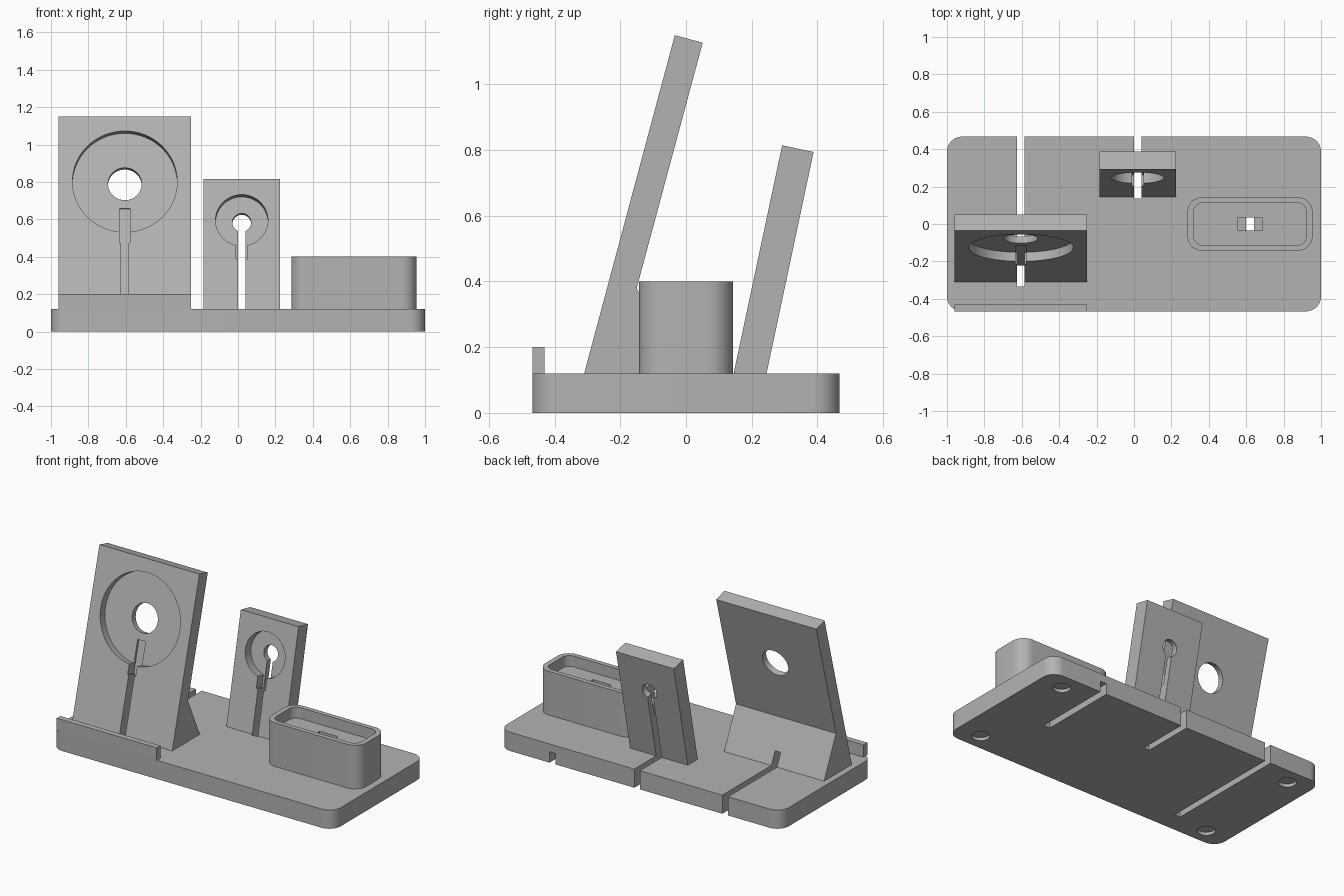
import bpy, bmesh, math
from mathutils import Matrix, Vector

cube = bpy.data.objects.get("Cube")
if cube:
    bpy.data.objects.remove(cube, do_unlink=True)

grey = bpy.data.materials.new("plain_grey")
grey.use_nodes = True
colour = (0.45, 0.45, 0.45, 1)
grey.diffuse_color = colour
grey.node_tree.nodes["Principled BSDF"].inputs["Base Color"].default_value = colour


def finish(name, bm):
    bmesh.ops.recalc_face_normals(bm, faces=bm.faces)
    mesh = bpy.data.meshes.new(name)
    bm.to_mesh(mesh)
    bm.free()
    ob = bpy.data.objects.new(name, mesh)
    mesh.materials.append(grey)
    bpy.context.collection.objects.link(ob)
    return ob


def block(name, x, y, z, radius=0, frame=Matrix()):
    """Box from (min, max) ranges, with optional rounded upright edges."""
    bm = bmesh.new()
    bmesh.ops.create_cube(bm, size=1)
    for v in bm.verts:
        v.co = [r[0] if c < 0 else r[1] for c, r in zip(v.co, (x, y, z))]
    if radius:
        upright = [e for e in bm.edges
                   if abs(e.verts[0].co.z - e.verts[1].co.z) > 0.01]
        bmesh.ops.bevel(bm, geom=upright, offset=radius, segments=10,
                        profile=0.5, affect='EDGES')
    bm.transform(frame)
    return finish(name, bm)


def disc(name, radius, depth, frame):
    bm = bmesh.new()
    bmesh.ops.create_cone(bm, cap_ends=True, segments=64, radius1=radius,
                          radius2=radius, depth=depth)
    bm.transform(frame)
    return finish(name, bm)


def prism(name, profile, x0, x1):
    """Side profile of (y, z) points pushed along x."""
    bm = bmesh.new()
    face = bm.faces.new([bm.verts.new((x0, y, z)) for y, z in profile])
    new = bmesh.ops.extrude_face_region(bm, geom=[face])["geom"]
    moved = [g for g in new if isinstance(g, bmesh.types.BMVert)]
    bmesh.ops.translate(bm, verts=moved, vec=(x1 - x0, 0, 0))
    return finish(name, bm)


def cut(ob, *cutters):
    bpy.context.view_layer.objects.active = ob
    for c in cutters:
        c.hide_render = True
        mod = ob.modifiers.new("cut", 'BOOLEAN')
        mod.operation, mod.solver, mod.object = 'DIFFERENCE', 'EXACT', c
        bpy.ops.object.modifier_apply(modifier=mod.name)
        bpy.data.objects.remove(c, do_unlink=True)


def smooth(ob):
    bpy.ops.object.select_all(action='DESELECT')
    ob.select_set(True)
    bpy.context.view_layer.objects.active = ob
    bpy.ops.object.shade_smooth_by_angle(angle=math.radians(30))


TOP = 0.12           # upper surface of the base
PHONE_X, WATCH_X, CASE_X = -0.605, 0.02, 0.62


def span(centre, half):
    return (centre - half, centre + half)


def stand(name, x, half, y, tilt, length, thick, wedge, pocket, hole, depth,
          centre, plug, groove):
    """Leaning plate with round charger pocket, hole and cable channel."""
    lean = math.radians(tilt)
    frame = Matrix.Translation((x, y, TOP)) @ Matrix.Rotation(-lean, 4, 'X')
    at = lambda v, w: (frame @ Vector((0, w, v))).yz
    back = y + thick / math.cos(lean)
    profile = [(y, TOP), at(length, 0), at(length, thick)] + (wedge or [(back, TOP)])
    ob = prism(name, profile, x - half, x + half)
    face = frame @ Matrix.Translation((0, 0, centre)) @ Matrix.Rotation(math.pi / 2, 4, 'X')
    cut(ob,
        disc("pocket_cutter", pocket, 2 * depth, face),
        disc("hole_cutter", hole, 1, face),
        block("plug_cutter", span(0, plug[0]), (-0.2, plug[2]), (plug[1], centre - hole * 1.5), 0, frame),
        block("channel_cutter", span(0, 0.02), (-0.2, groove), (-0.2, centre - (0 if groove > thick else pocket)), 0, frame))
    return ob


# Base with cable slots and foot recesses
base = block("base", (-1, 1), (-0.467, 0.467), (0, TOP), 0.08)
feet = [disc("foot_cutter", 0.052, 0.04, Matrix.Translation((sx * 0.84, sy * 0.36, 0)))
        for sx in (-1, 1) for sy in (-1, 1)]
cut(base,
    block("phone_slot", span(PHONE_X, 0.02), (-0.335, 1), (-1, 1)),
    block("watch_slot", span(WATCH_X, 0.02), (0.135, 1), (-1, 1)),
    block("case_slot", span(CASE_X, 0.022), (-0.035, 1), (-1, 0.07)),
    block("plug_hole", span(CASE_X, 0.065), (-0.035, 0.035), (0.07, 1)),
    *feet)

# Front lip
lip = block("front_lip", (-0.96, -0.25), (-0.467, -0.43), (TOP, 0.2))

# Large stand with rear wedge
phone = stand("large_stand", PHONE_X, 0.355, -0.31, 15, 1.066, 0.088,
              [(-0.15, 0.38), (-0.03, TOP)], 0.28, 0.09, 0.05, 0.706,
              (0.028, 0.365, 0.065), 0.065)
cut(phone, block("tunnel", span(PHONE_X, 0.02), (-0.4, 0.2), (0, 0.2)))

# Small stand, slotted right through
watch = stand("small_stand", WATCH_X, 0.205, 0.145, 12, 0.71, 0.098,
              None, 0.14, 0.05, 0.06, 0.486, (0.032, 0.275, 0.06), 0.3)

# Case cup
cup = block("case_cup", (0.285, 0.955), (-0.143, 0.143), (TOP, 0.4), 0.08)
cut(cup,
    block("cup_cutter", (0.318, 0.922), (-0.113, 0.113), (0.33, 1), 0.05),
    block("cup_hole", span(CASE_X, 0.065), (-0.035, 0.035), (0, 1)))

for ob in (base, phone, watch, cup):
    smooth(ob)
